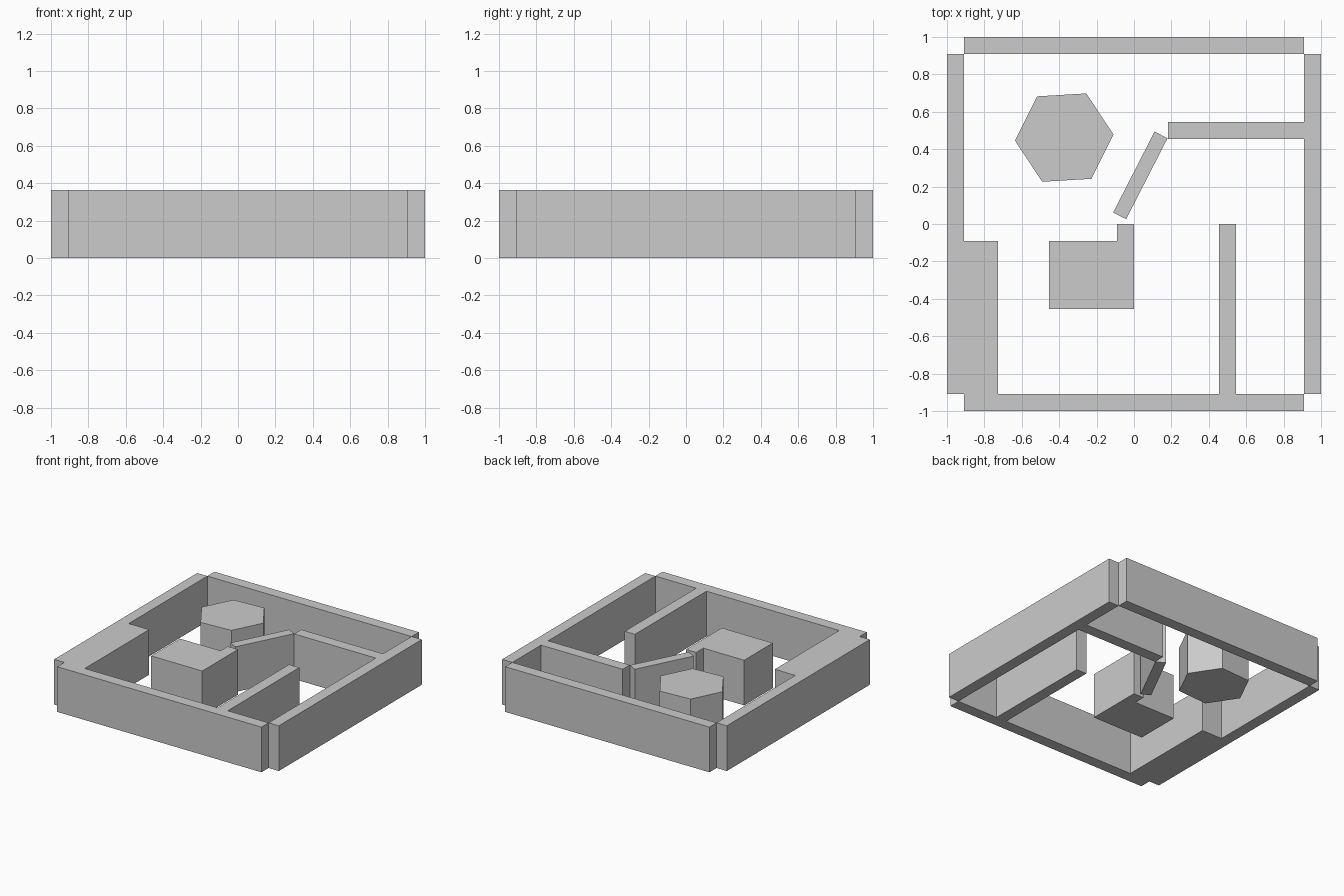
import bpy, bmesh
from math import cos, sin, radians

if "Cube" in bpy.data.objects:
    bpy.data.objects.remove(bpy.data.objects["Cube"])

U = 1 / 11          # wall thickness; the plan sits on this grid
H = 4 * U           # every part is four units tall


def prism(name, outline):
    """Extrude a counter-clockwise plan outline from the floor to height H."""
    bm = bmesh.new()
    base = bm.faces.new([bm.verts.new((x, y, 0)) for x, y in outline])
    ext = bmesh.ops.extrude_face_region(bm, geom=[base], use_keep_orig=True)
    top = [g for g in ext["geom"] if isinstance(g, bmesh.types.BMVert)]
    bmesh.ops.translate(bm, verts=top, vec=(0, 0, H))
    bmesh.ops.recalc_face_normals(bm, faces=bm.faces)
    mesh = bpy.data.meshes.new(name)
    bm.to_mesh(mesh)
    bm.free()
    obj = bpy.data.objects.new(name, mesh)
    bpy.context.collection.objects.link(obj)
    return obj


def grid(points):
    return [(x * U, y * U) for x, y in points]


# Back wall
prism("back_wall", grid([(-10, 10), (10, 10), (10, 11), (-10, 11)]))

# Left wall with thick lower block, running into the front wall and its divider
prism("left_and_front_walls", grid([
    (-11, -10), (-10, -10), (-10, -11), (10, -11), (10, -10), (6, -10),
    (6, 0), (5, 0), (5, -10), (-8, -10), (-8, -1), (-10, -1), (-10, 10), (-11, 10)]))

# Right wall with the inner partition
prism("right_wall", grid([
    (10, -10), (11, -10), (11, 10), (10, 10), (10, 6), (2, 6), (2, 5), (10, 5)]))

# Central block with a short wall stub
prism("central_block", grid([(-5, -5), (0, -5), (0, 0), (-1, 0), (-1, -1), (-5, -1)]))

# Slanted partition
a = radians(62.9)
prism("slanted_partition", [
    (0.034 + u * cos(a) - v * sin(a), 0.26 + u * sin(a) + v * cos(a))
    for u, v in ((-0.243, -0.039), (0.243, -0.039), (0.243, 0.039), (-0.243, 0.039))])

# Hexagonal pillar
prism("hexagonal_pillar", [
    (-0.373 + 0.264 * cos(radians(3.4 + 60 * i)), 0.462 + 0.264 * sin(radians(3.4 + 60 * i)))
    for i in range(6)])
